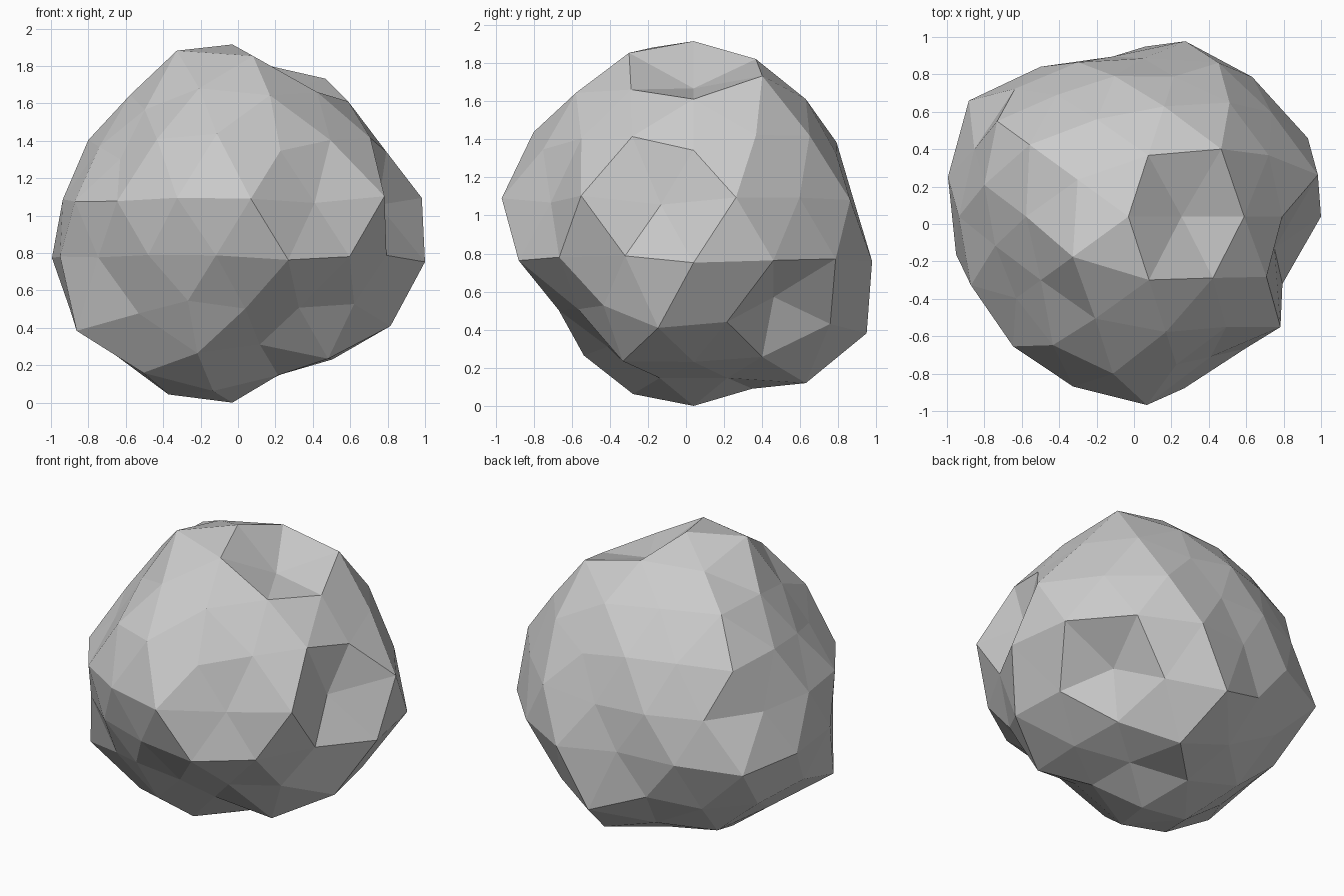
import bpy, bmesh
from math import radians, sin, cos
from mathutils import Vector

# Geodesic ball, three divisions per edge. Each ring repeats a (turn, tilt) pattern
# every 72 degrees; the radii then chip and dent the rock ring by ring.
rings = [
    ([(0, 90)], [.985]),
    ([(0, 68.9)], [.79, .955, .93, 1.02, .99]),
    ([(0, 47.7), (36, 52.6)],
     [.92, 1.01, .92, .90, .97, .90, .86, .945, .965, .92]),
    ([(0, 26.6), (23.6, 31), (48.4, 31)],
     [.92, .955, .95, .88, .88, .88, .97, .92, .85, .83, .93, .985, .93, .92, .94]),
    ([(12.4, 9), (36, 9.8), (59.6, 9)],
     [1.05, .96, .965, .86, .88, .925, .91, .92, .93, .94, .97, 1.025, .88, 1.02, .81]),
    ([(0, -9.8), (23.6, -9), (48.4, -9)],
     [1.045, 1.06, 1.01, 1.0, .87, .94, 1.07, 1.0, .955, .90, .90, .91, .98, .955, .91]),
    ([(12.4, -31), (36, -26.6), (59.6, -31)],
     [.95, .80, .97, 1.065, .93, .95, .97, .97, 1.06, .88, .86, .83, .82, .90, 1.01]),
    ([(0, -52.6), (36, -47.7)],
     [.88, .91, 1.02, .92, .95, .92, .97, .90, .78, .94]),
    ([(36, -68.9)], [.84, .90, .95, .93, .84]),
    ([(0, -90)], [.93]),
]

# Boulder: hull the round ball for clean triangles, then push each point in or out
bm = bmesh.new()
radius_of = {}
for pattern, radii in rings:
    for i, radius in enumerate(radii):
        turn, tilt = pattern[i % len(pattern)]
        a, e = radians(turn + 72 * (i // len(pattern))), radians(tilt)
        v = bm.verts.new((cos(e) * cos(a), cos(e) * sin(a), sin(e)))
        radius_of[v] = radius
bmesh.ops.convex_hull(bm, input=bm.verts[:])
centre = Vector((-.03, .04, .93))
for v, radius in radius_of.items():
    v.co = centre + v.co * radius
bmesh.ops.recalc_face_normals(bm, faces=bm.faces[:])

mesh = bpy.data.meshes.new("boulder")
bm.to_mesh(mesh)
bm.free()
bpy.context.collection.objects.link(bpy.data.objects.new("boulder", mesh))
